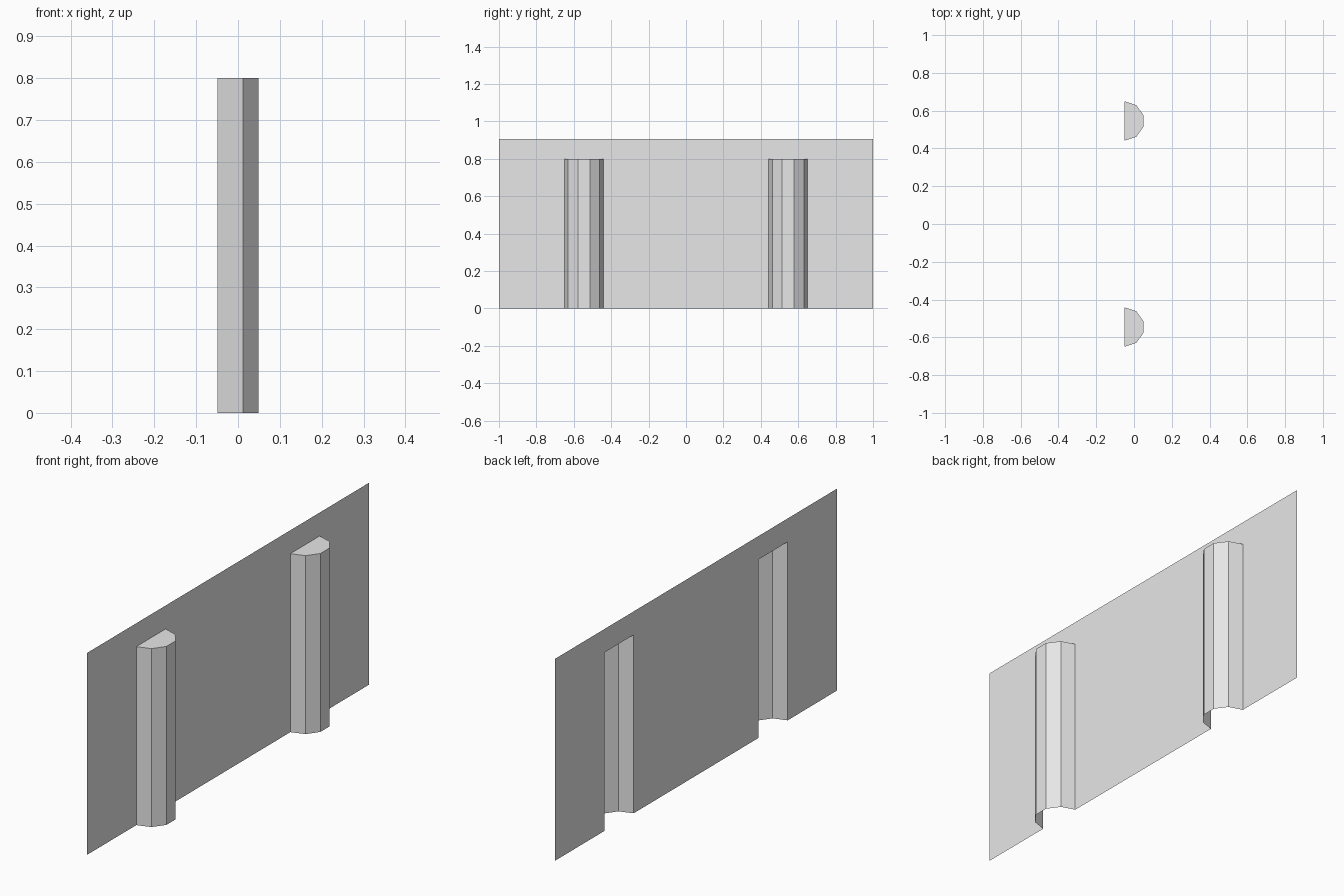
import bpy
import bmesh
from math import sin, cos, radians

if "Cube" in bpy.data.objects:
    bpy.data.objects.remove(bpy.data.objects["Cube"], do_unlink=True)

HALF_LENGTH = 1.0
WALL_HEIGHT = 0.905
COLUMN_HEIGHT = 0.8
COLUMN_Y = 0.5455
RADIUS = 0.104
WALL_X = -0.0495

# Single plain grey
grey = bpy.data.materials.new("plain_grey")
grey.use_nodes = True
grey.diffuse_color = (0.8, 0.8, 0.8, 1)
grey.node_tree.nodes["Principled BSDF"].inputs["Base Color"].default_value = (0.8, 0.8, 0.8, 1)


def finish(name, bm):
    mesh = bpy.data.meshes.new(name)
    bm.to_mesh(mesh)
    bm.free()
    mesh.materials.append(grey)
    obj = bpy.data.objects.new(name, mesh)
    bpy.context.collection.objects.link(obj)
    return obj


# Thin wall panel, notched from below behind each column
outline = [(-HALF_LENGTH, 0)]
for centre in (-COLUMN_Y, COLUMN_Y):
    near, far = centre - RADIUS, centre + RADIUS
    outline += [(near, 0), (near, COLUMN_HEIGHT), (far, COLUMN_HEIGHT), (far, 0)]
outline += [(HALF_LENGTH, 0), (HALF_LENGTH, WALL_HEIGHT), (-HALF_LENGTH, WALL_HEIGHT)]
bm = bmesh.new()
bm.faces.new([bm.verts.new((WALL_X, y, z)) for y, z in outline])
finish("wall_panel", bm)


# Hollow half columns: five flat sides and a top cap, open behind and below
def half_column(name, centre):
    bm = bmesh.new()
    rings = []
    for z in (0, COLUMN_HEIGHT):
        rings.append([bm.verts.new((WALL_X + RADIUS * cos(radians(a)),
                                    centre + RADIUS * sin(radians(a)), z))
                      for a in range(-90, 91, 36)])
    low, high = rings
    for i in range(len(low) - 1):
        bm.faces.new((low[i], low[i + 1], high[i + 1], high[i]))
    bm.faces.new(high)
    finish(name, bm)


half_column("front_half_column", -COLUMN_Y)
half_column("back_half_column", COLUMN_Y)
